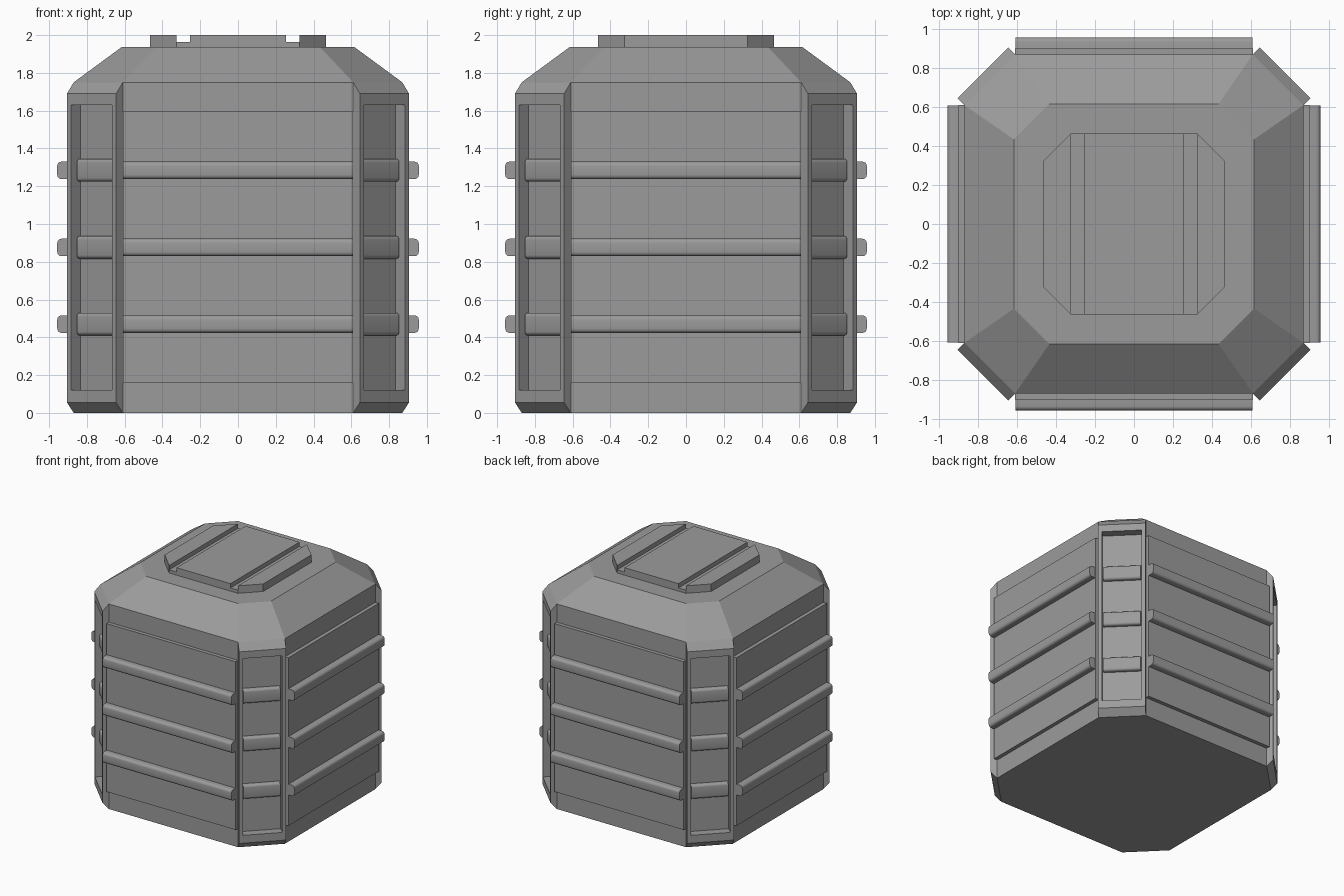
import bpy, bmesh, math
from mathutils import Matrix, Vector

cube = bpy.data.objects.get("Cube")
if cube:
    bpy.data.objects.remove(cube, do_unlink=True)

GREY = (0.33, 0.33, 0.33, 1.0)
grey = bpy.data.materials.new("plain_grey")
grey.use_nodes = True
grey.diffuse_color = GREY
grey.node_tree.nodes["Principled BSDF"].inputs["Base Color"].default_value = GREY

RIB_HEIGHTS = (0.47, 0.876, 1.284)


def finish(bm, name):
    bmesh.ops.recalc_face_normals(bm, faces=bm.faces)
    mesh = bpy.data.meshes.new(name)
    bm.to_mesh(mesh)
    bm.free()
    mesh.materials.append(grey)
    obj = bpy.data.objects.new(name, mesh)
    bpy.context.collection.objects.link(obj)
    return obj


def octagon(a, b):
    """Counter-clockwise chamfered square: flats at a, flat half width b."""
    return [(a, -b), (a, b), (b, a), (-b, a), (-a, b), (-a, -b), (-b, -a), (b, -a)]


def loft(bm, rings):
    """Skin a stack of (outline, z) rings and cap both ends."""
    loops = [[bm.verts.new((x, y, z)) for x, y in pts] for pts, z in rings]
    n = len(loops[0])
    for low, high in zip(loops, loops[1:]):
        for i in range(n):
            j = (i + 1) % n
            bm.faces.new((low[i], low[j], high[j], high[i]))
    bm.faces.new(loops[0][::-1])
    bm.faces.new(loops[-1])


def prism(name, outline, z0, z1):
    bm = bmesh.new()
    loft(bm, [(outline, z0), (outline, z1)])
    return finish(bm, name)


def wall_box(name, angle, x0, x1, width, z0, z1, bevel=0.0):
    """Box lying between distances x0 and x1 from the axis, turned to angle."""
    bm = bmesh.new()
    bmesh.ops.create_cube(bm, size=1)
    for v in bm.verts:
        v.co = Vector(((x0 + x1) / 2 + v.co.x * (x1 - x0),
                       v.co.y * width,
                       (z0 + z1) / 2 + v.co.z * (z1 - z0)))
    if bevel:
        # round only the two long outer edges
        edges = [e for e in bm.edges if all(v.co.x > x1 - 1e-4 for v in e.verts)
                 and abs(e.verts[0].co.z - e.verts[1].co.z) < 1e-4]
        bmesh.ops.bevel(bm, geom=edges, offset=bevel, segments=4,
                        profile=0.5, affect='EDGES')
    bmesh.ops.transform(bm, matrix=Matrix.Rotation(angle, 4, 'Z'), verts=bm.verts)
    obj = finish(bm, name)
    if bevel:
        bpy.ops.object.select_all(action='DESELECT')
        obj.select_set(True)
        bpy.context.view_layer.objects.active = obj
        bpy.ops.object.shade_smooth_by_angle(angle=math.radians(35))
    return obj


def squeeze(face, low, high):
    """Set the bottom and top height of an upright face."""
    mid = face.calc_center_median().z
    for v in face.verts:
        v.co.z = low if v.co.z < mid else high


# Body: eight-sided shell with sloped roof, raised corner frames, sunk windows
bm = bmesh.new()
loft(bm, [(octagon(0.87, 0.61), 0), (octagon(0.87, 0.61), 1.75),
          (octagon(0.617, 0.435), 1.936)])
bmesh.ops.recalc_face_normals(bm, faces=bm.faces)
bm.normal_update()
corners = [f for f in bm.faces if abs(f.normal.z) < 0.01
           and abs(abs(f.normal.x) - abs(f.normal.y)) < 0.01]
for f in corners:
    bmesh.ops.inset_individual(bm, faces=[f], thickness=0, depth=0.05)
    squeeze(f, 0.055, 1.69)
    bm.normal_update()
    bmesh.ops.inset_individual(bm, faces=[f], thickness=0.042, depth=0)
    squeeze(f, 0.122, 1.63)
    bm.normal_update()
    bmesh.ops.inset_individual(bm, faces=[f], thickness=0, depth=-0.07)
finish(bm, "body")

# Side panels with ribs, and ribs across the corner windows
diagonal = (0.87 + 0.61) / math.sqrt(2) + 0.05
for i, side in enumerate(("left", "back", "right", "front")):
    turn = i * math.pi / 2
    wall_box(side + "_panel", turn, 0.84, 0.902, 1.22, 0.16, 1.595)
    for k, z in enumerate(RIB_HEIGHTS):
        wall_box(f"{side}_rib_{k + 1}", turn, 0.88, 0.957, 1.216,
                 z - 0.046, z + 0.046, 0.022)
        wall_box(f"{side}_corner_rib_{k + 1}", turn + math.pi / 4,
                 diagonal - 0.08, diagonal - 0.035, 0.29,
                 z - 0.06, z + 0.06, 0.02)

# Roof hatch: eight-sided base, centre plate and two clipped side plates
prism("hatch_base", octagon(0.465, 0.325), 1.92, 1.963)
prism("hatch_centre",
      [(-0.255, -0.465), (0.255, -0.465), (0.255, 0.465), (-0.255, 0.465)], 1.95, 2.0)
for side, s in (("left", 1), ("right", -1)):
    prism("hatch_" + side, [(s * 0.325, -0.465), (s * 0.465, -0.325),
                            (s * 0.465, 0.325), (s * 0.325, 0.465)], 1.95, 2.0)
